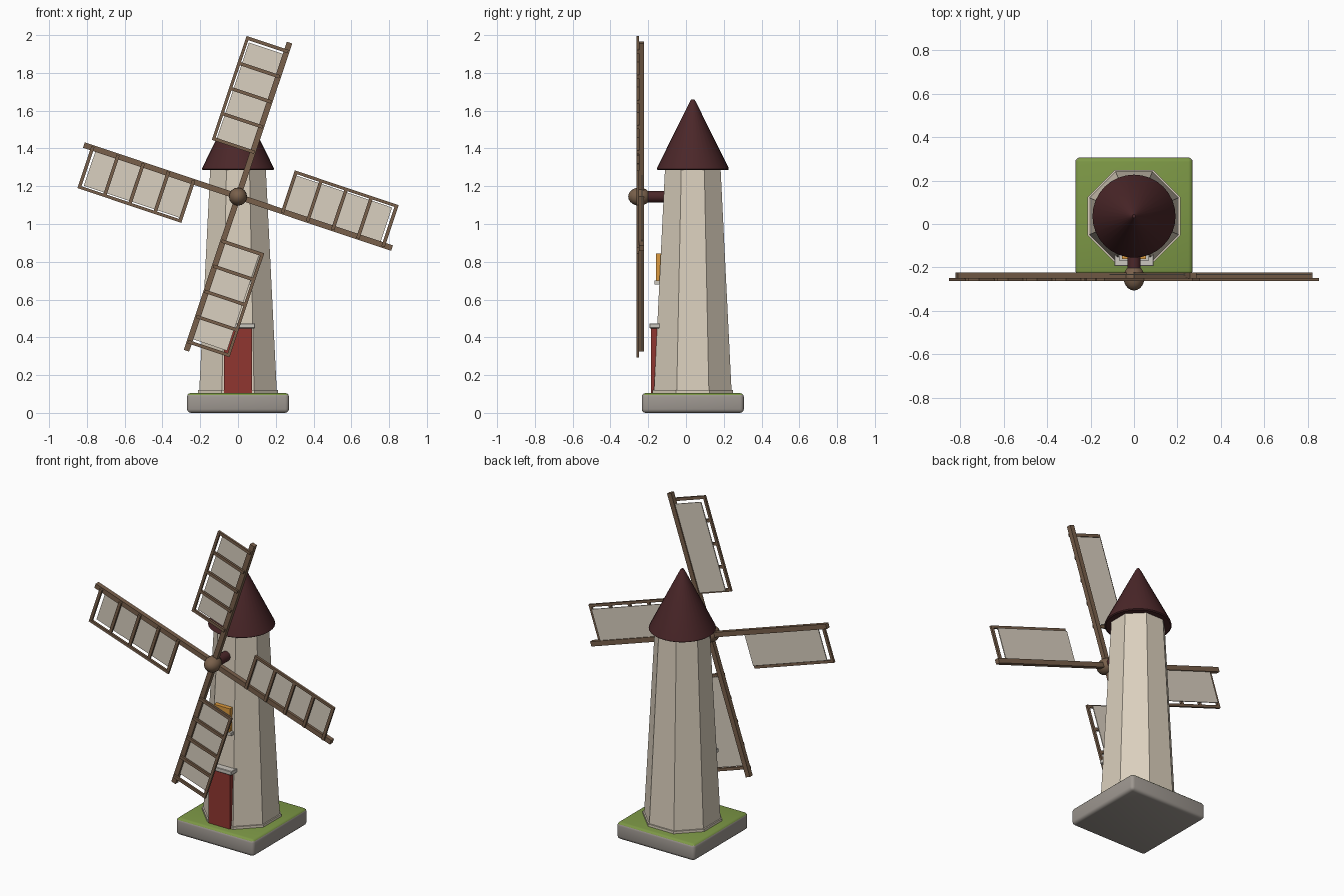
import bpy, bmesh, math
from mathutils import Matrix, Vector

if "Cube" in bpy.data.objects:
    bpy.data.objects.remove(bpy.data.objects["Cube"], do_unlink=True)

CY = 0.036          # tower axis in y
HUB_Z = 1.145
TILT = math.radians(18.5)


def material(name, r, g, b):
    m = bpy.data.materials.new(name)
    m.use_nodes = True
    m.diffuse_color = (r, g, b, 1)
    m.node_tree.nodes["Principled BSDF"].inputs["Base Color"].default_value = (r, g, b, 1)
    return m


wall = material("cream wall", 0.71, 0.63, 0.51)
roof_red = material("dark maroon", 0.07, 0.02, 0.022)
door_red = material("brick red", 0.28, 0.037, 0.03)
grey = material("grey stone", 0.34, 0.31, 0.28)
grass = material("grass green", 0.205, 0.314, 0.061)
wood = material("brown wood", 0.19, 0.117, 0.07)
cloth = material("sail cloth", 0.7, 0.63, 0.53)
trim = material("pale trim", 0.6, 0.57, 0.52)
amber = material("amber window", 0.73, 0.33, 0.05)


def finish(name, bm, *mats):
    mesh = bpy.data.meshes.new(name)
    bmesh.ops.recalc_face_normals(bm, faces=bm.faces)
    bm.to_mesh(mesh)
    bm.free()
    for m in mats:
        mesh.materials.append(m)
    ob = bpy.data.objects.new(name, mesh)
    bpy.context.collection.objects.link(ob)
    return ob


def add_box(bm, lo, hi):
    lo, hi = Vector(lo), Vector(hi)
    mat = Matrix.Translation((lo + hi) / 2) @ Matrix.Diagonal((*(hi - lo), 1))
    return bmesh.ops.create_cube(bm, size=1, matrix=mat)["verts"]


def box(name, lo, hi, mat, bevel=0.0, segments=1):
    bm = bmesh.new()
    add_box(bm, lo, hi)
    if bevel:
        bmesh.ops.bevel(bm, geom=bm.edges[:], offset=bevel, segments=segments,
                        profile=0.5, affect='EDGES')
    return finish(name, bm, mat)


def smooth(ob, angle):
    bpy.ops.object.select_all(action='DESELECT')
    ob.select_set(True)
    bpy.context.view_layer.objects.active = ob
    bpy.ops.object.shade_smooth_by_angle(angle=math.radians(angle))


def lathe(name, sides, profile, mat, turn=0.0):
    """Stack rings of (radius, height) about the tower axis and cap both ends."""
    bm = bmesh.new()
    rings = []
    for r, z in profile:
        angles = [turn + 2 * math.pi * i / sides for i in range(sides)]
        rings.append([bm.verts.new((r * math.cos(a), CY + r * math.sin(a), z)) for a in angles])
    for low, high in zip(rings, rings[1:]):
        for i in range(sides):
            j = (i + 1) % sides
            bm.faces.new((low[i], low[j], high[j], high[i]))
    bm.faces.new(rings[0])
    bm.faces.new(rings[-1])
    return finish(name, bm, mat)


# Rounded stone base with a grass top
base = box("base", (-0.27, CY - 0.27, 0), (0.27, CY + 0.27, 0.105), grey, 0.02, 3)
base.data.materials.append(grass)
for face in base.data.polygons:
    face.material_index = int(face.normal.z > 0.6)
smooth(base, 40)

# Eight-sided tower and its footing; radii are to the corners
corner = 1 / math.cos(math.pi / 8)
lathe("footing", 8, [(0.213 * corner, 0.1), (0.213 * corner, 0.12)], wall, math.pi / 8)
lathe("tower", 8, [(0.206 * corner, 0.1), (0.147 * corner, 1.295)], wall, math.pi / 8)

# Conical roof with a thin eave and blunt tip
roof = lathe("roof", 32, [(0.184, 1.285), (0.191, 1.29), (0.188, 1.3),
                          (0.017, 1.645), (0.008, 1.66)], roof_red)
smooth(roof, 30)

# Door, lintel, window and sill on the front wall
box("door", (-0.074, -0.184, 0.105), (0.074, -0.12, 0.45), door_red)
box("door_lintel", (-0.09, -0.194, 0.448), (0.09, -0.12, 0.474), trim, 0.003)
box("window", (-0.055, -0.16, 0.7), (0.055, -0.11, 0.845), amber)
box("window_sill", (-0.068, -0.168, 0.68), (0.068, -0.11, 0.7), trim)

# Axle and hub
bm = bmesh.new()
bmesh.ops.create_cone(bm, cap_ends=True, segments=16, radius1=0.03, radius2=0.03, depth=0.17,
                      matrix=Matrix.Translation((0, -0.155, HUB_Z)) @ Matrix.Rotation(math.pi / 2, 4, 'X'))
smooth(finish("axle", bm, roof_red), 40)
bm = bmesh.new()
bmesh.ops.create_uvsphere(bm, u_segments=16, v_segments=10, radius=1,
                          matrix=Matrix.Translation((0, -0.247, HUB_Z))
                          @ Matrix.Diagonal((0.048, 0.059, 0.048, 1))
                          @ Matrix.Rotation(math.pi / 2, 4, 'X'))
smooth(finish("hub", bm, wood), 40)

# Four sails: modelled pointing up, then turned about the hub
START, END, RUNGS = 0.25, 0.812, 5
for k, side in enumerate(("top", "left", "bottom", "right")):
    spin = Matrix.Translation((0, 0, HUB_Z)) @ Matrix.Rotation(TILT - k * math.pi / 2, 4, 'Y')

    bm = bmesh.new()
    add_box(bm, (-0.015, -0.25, 0), (0.015, -0.222, 0.86))
    finish(side + "_sail_spar", bm, wood).matrix_world = spin

    bm = bmesh.new()
    add_box(bm, (-0.227, -0.263, START - 0.009), (-0.211, -0.249, END + 0.009))
    for i in range(RUNGS):
        u = START + (END - START) * i / (RUNGS - 1)
        add_box(bm, (-0.22, -0.262, u - 0.009), (0.008, -0.249, u + 0.009))
    finish(side + "_sail_lattice", bm, wood).matrix_world = spin

    bm = bmesh.new()
    add_box(bm, (-0.204, -0.235, START + 0.003), (-0.012, -0.229, END - 0.02))
    finish(side + "_sail_cloth", bm, cloth).matrix_world = spin
